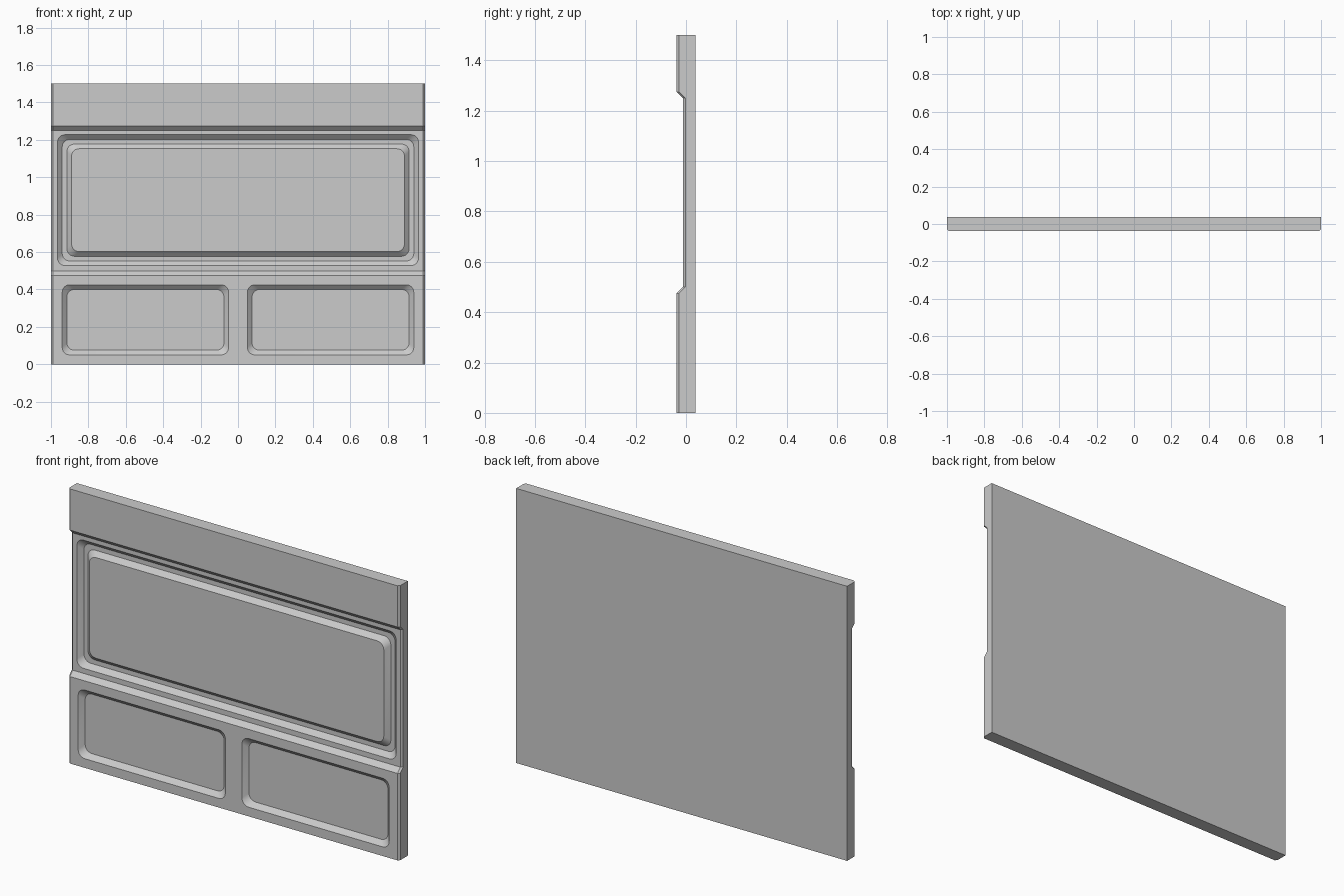
import bpy, bmesh, math

if "Cube" in bpy.data.objects:
    bpy.data.objects.remove(bpy.data.objects["Cube"])

FRONT, BAND, BACK = -0.0375, -0.0125, 0.0375
STEP, R, SEG, EPS = 0.025, 0.04, 6, 0.005


def make_object(name, loops, wrap=False):
    """Skin equal-length loops of points; cap the ends or wrap round into a ring."""
    bm = bmesh.new()
    rows = [[bm.verts.new(p) for p in loop] for loop in loops]
    n = len(rows[0])
    for a, b in zip(rows, rows[1:] + (rows[:1] if wrap else [])):
        for i in range(n):
            j = (i + 1) % n
            bm.faces.new((a[i], a[j], b[j], b[i]))
    if not wrap:
        bm.faces.new(rows[0])
        bm.faces.new(rows[-1])
    bmesh.ops.recalc_face_normals(bm, faces=bm.faces)
    me = bpy.data.meshes.new(name)
    bm.to_mesh(me)
    bm.free()
    ob = bpy.data.objects.new(name, me)
    bpy.context.collection.objects.link(ob)
    return ob


def rounded_rect(x0, x1, z0, z1, inset, y):
    """Rounded rectangle in the front plane, moved inwards by inset."""
    x0, x1, z0, z1 = x0 + inset, x1 - inset, z0 + inset, z1 - inset
    pts = []
    for k, (cx, cz) in enumerate([(x1 - R, z1 - R), (x0 + R, z1 - R),
                                  (x0 + R, z0 + R), (x1 - R, z0 + R)]):
        for s in range(SEG + 1):
            a = math.pi / 2 * (k + s / SEG)
            pts.append((cx + R * math.cos(a), y, cz + R * math.sin(a)))
    return pts


def section(x, back_off):
    """Side profile of the wall with its recessed middle band."""
    front = [(FRONT, 0), (FRONT, 0.475), (BAND, 0.5), (BAND, 1.25),
             (FRONT, 1.275), (FRONT, 1.5)]
    return [(x, y + back_off, z) for y, z in front] + [(x, BACK, 1.5), (x, BACK, 0)]


# Wall body with chamfered front side edges
wall = make_object("wall_panel", [section(-1, 0.01), section(-0.99, 0),
                                  section(0.99, 0), section(1, 0.01)])

# Two sunken lower panels
cutters = []
for x0, x1 in ((-0.94, -0.05), (0.05, 0.94)):
    box = (x0, x1, 0.05, 0.425)
    cutters.append(make_object("lower_panel_cutter", [
        rounded_rect(*box, -EPS, FRONT - EPS),
        rounded_rect(*box, STEP, FRONT + STEP)]))

# Groove around the raised upper panel
box = (-0.965, 0.965, 0.5275, 1.2275)
cutters.append(make_object("upper_groove_cutter", [
    rounded_rect(*box, -EPS, BAND - EPS),
    rounded_rect(*box, STEP, BAND + STEP),
    rounded_rect(*box, 2 * STEP, BAND + STEP),
    rounded_rect(*box, 3 * STEP + EPS, BAND - EPS)], wrap=True))

# Cut the panels and tidy up
bpy.context.view_layer.objects.active = wall
wall.select_set(True)
for c in cutters:
    c.hide_render = True
    mod = wall.modifiers.new("cut", 'BOOLEAN')
    mod.operation, mod.solver, mod.object = 'DIFFERENCE', 'EXACT', c
    bpy.ops.object.modifier_apply(modifier=mod.name)
    bpy.data.objects.remove(c)
bpy.ops.object.shade_smooth_by_angle(angle=math.radians(30))
